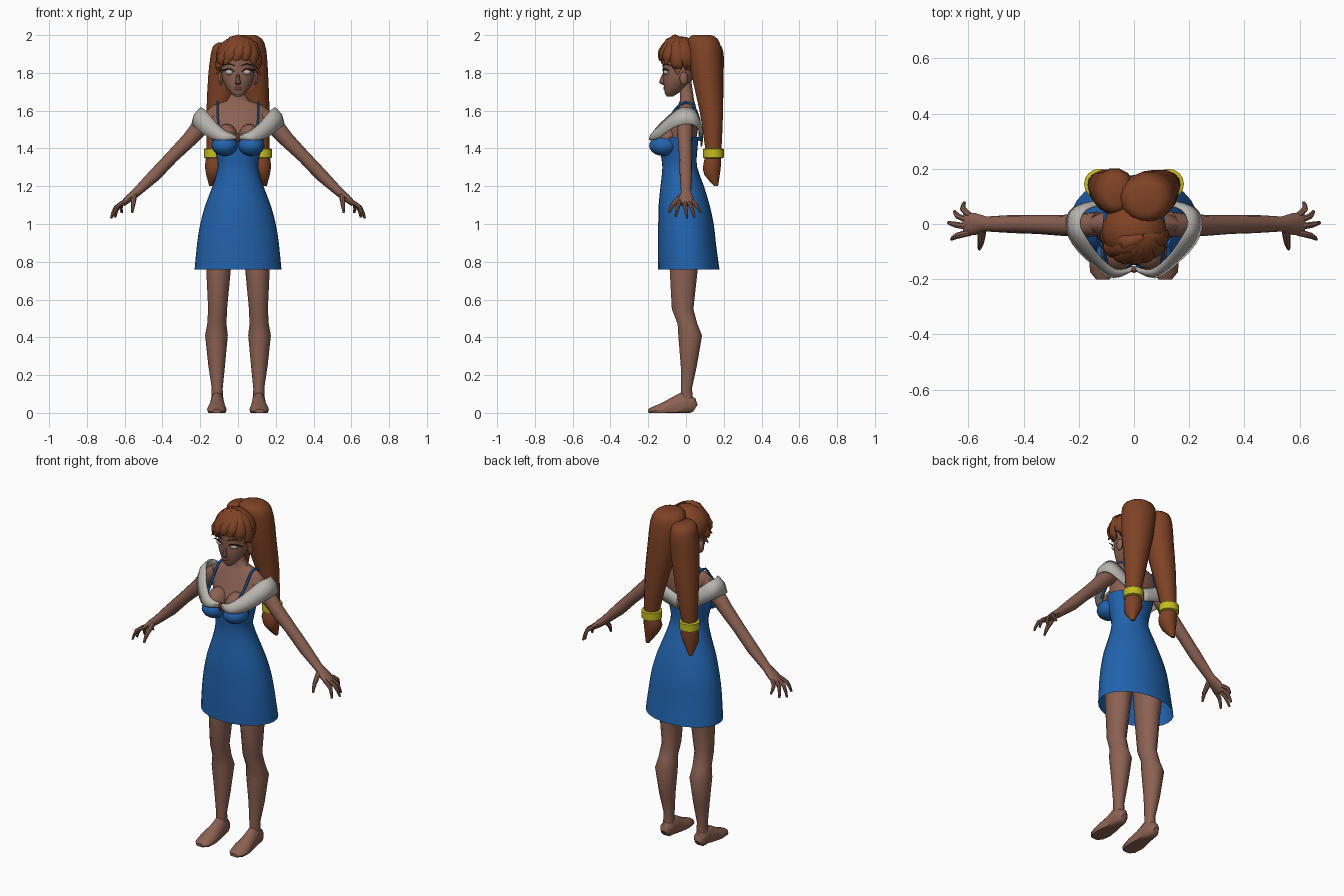
import bpy, bmesh
from math import sin, cos, pi, radians, sqrt
from mathutils import Vector, Matrix


def material(name, r, g, b):
    m = bpy.data.materials.new(name)
    m.diffuse_color = (r, g, b, 1)
    return m


SKIN = material("skin", .26, .12, .085)
HAIR = material("hair", .21, .055, .018)
BLUE = material("blue_cloth", .016, .125, .42)
WHITE = material("white_cloth", .48, .46, .43)
GOLD = material("yellow", .55, .5, .015)
DARK = material("dark", .03, .015, .012)
LIP = material("lip", .17, .06, .05)


def finish(name, bm, mat, mirror=False):
    bmesh.ops.recalc_face_normals(bm, faces=bm.faces[:])
    me = bpy.data.meshes.new(name)
    bm.to_mesh(me)
    bm.free()
    me.materials.append(mat)
    o = bpy.data.objects.new(name, me)
    bpy.context.collection.objects.link(o)
    if mirror:
        o.modifiers.new("mirror", 'MIRROR').use_mirror_merge = False
    return o


def smooth_path(p, k):
    """Catmull-Rom resampling, k steps per span."""
    out = []
    for i in range(len(p) - 1):
        a, b, c, d = p[max(i - 1, 0)], p[i], p[i + 1], p[min(i + 2, len(p) - 1)]
        for s in range(k):
            t = s / k
            out.append([.5 * (2 * B + (C - A) * t + (2 * A - 5 * B + 4 * C - D) * t * t
                              + (3 * B - A - 3 * C + D) * t ** 3) for A, B, C, D in zip(a, b, c, d)])
    return out + [list(p[-1])]


def tube(name, pts, mat, n=12, ref=None, mirror=False, k=1, caps=True):
    """Loft ellipses (x, y, z, r1, r2); rings are horizontal unless ref is given."""
    pts = smooth_path(pts, k)
    bm = bmesh.new()
    rings = []
    for i, p in enumerate(pts):
        u, v = Vector((0, 1, 0)), Vector((1, 0, 0))
        if ref:
            t = (Vector(pts[min(i + 1, len(pts) - 1)][:3]) - Vector(pts[max(i - 1, 0)][:3])).normalized()
            u = Vector(ref)
            u = (u - t * u.dot(t)).normalized()
            v = t.cross(u)
        ring = []
        for j in range(n):
            a = 2 * pi * j / n
            co = Vector(p[:3]) + v * p[3] * cos(a) + u * p[4] * sin(a)
            co.z = max(co.z, 0)
            ring.append(bm.verts.new(co))
        rings.append(ring)
    for r, s in zip(rings, rings[1:]):
        for j in range(n):
            bm.faces.new((r[j], r[(j + 1) % n], s[(j + 1) % n], s[j]))
    if caps:
        bm.faces.new(rings[0])
        bm.faces.new(rings[-1])
    return finish(name, bm, mat, mirror)


def ball(name, c, r, mat, mirror=False, seg=16):
    bm = bmesh.new()
    bmesh.ops.create_uvsphere(bm, u_segments=seg, v_segments=seg * 5 // 8, radius=1,
                              matrix=Matrix.Translation(c) @ Matrix.Diagonal((*r, 1)))
    return finish(name, bm, mat, mirror)


# legs and feet
tube("legs", [(.1, 0, .95, .085, .09), (.103, -.012, .76, .065, .078), (.108, -.018, .55, .05, .06),
              (.112, .008, .47, .051, .055), (.114, .022, .41, .06, .066), (.113, .015, .25, .044, .045),
              (.11, .002, .13, .029, .031), (.11, .006, .05, .031, .035)], SKIN, 10, mirror=True)
tube("feet", [(.112, .05, .025, .018, .02), (.112, .035, .035, .034, .045), (.11, -.01, .045, .037, .07),
              (.11, -.06, .03, .042, .055), (.112, -.12, .018, .052, .036), (.113, -.175, .01, .046, .022),
              (.113, -.2, .008, .025, .012)], SKIN, 12, ref=(0, 0, 1), mirror=True)

# torso and neck
tube("torso", [(0, -.03, 1.38, .1, .07), (0, -.035, 1.45, .125, .09), (0, -.022, 1.5, .14, .085),
               (0, -.008, 1.55, .16, .072), (0, 0, 1.6, .168, .056), (0, .005, 1.632, .125, .045),
               (0, .005, 1.652, .06, .038), (0, .003, 1.69, .036, .035), (0, -.01, 1.77, .036, .036)],
     SKIN, 20)
ball("chest", (.06, -.098, 1.455), (.06, .075, .075), SKIN, True)

# arms with hands
tube("arms", [(.13, 0, 1.575, .04, .045), (.19, -.005, 1.525, .048, .042), (.26, -.005, 1.445, .04, .038),
              (.35, -.002, 1.355, .034, .034), (.44, 0, 1.26, .034, .033), (.535, 0, 1.17, .024, .027),
              (.575, 0, 1.137, .021, .04), (.612, 0, 1.105, .014, .042)], SKIN, 12, ref=(0, 1, 0), mirror=True)
for i, (x, y, z) in enumerate([(.615, .077, 1.06), (.65, .045, 1.035), (.672, .005, 1.03), (.66, -.055, 1.04)]):
    b = .032 - .021 * i
    tube("finger", [(.595, b, 1.12, .012, .012), ((.6 + x) / 2 + .012, (b + y) / 2, (1.12 + z) / 2 + .012, .011, .011),
                    (x, y, z, .006, .006)], SKIN, 8, ref=(0, 1, .1), mirror=True, k=2)
tube("thumb", [(.55, -.02, 1.15, .016, .016), (.555, -.068, 1.105, .012, .012), (.56, -.09, 1.06, .006, .006)],
     SKIN, 8, ref=(1, 0, 0), mirror=True, k=2)

# dress: open skirt and bodice, cups, straps
tube("dress", [(0, .015, .76, .23, .162), (0, .005, .9, .216, .153), (0, 0, 1.0, .2, .147),
               (0, -.01, 1.1, .173, .135), (0, -.02, 1.2, .135, .115), (0, -.033, 1.3, .107, .092),
               (0, -.038, 1.37, .117, .096), (0, -.035, 1.46, .14, .102)], BLUE, 28, k=2, caps=False)
ball("dress_cups", (.07, -.12, 1.415), (.07, .075, .055), BLUE, True)
tube("straps", [(.1, -.155, 1.49, .007, .007), (.108, -.075, 1.58, .007, .007), (.108, -.03, 1.635, .007, .007),
                (.105, .03, 1.635, .007, .007), (.092, .07, 1.55, .007, .007), (.08, .072, 1.44, .007, .007)],
     BLUE, 6, ref=(1, 0, 0), mirror=True, k=2)

# off-shoulder band: top and bottom edge from front centre to back centre
edge = smooth_path([(0, -.155, 1.472, 0, -.168, 1.45), (.06, -.17, 1.492, .075, -.197, 1.445),
                    (.12, -.13, 1.54, .15, -.15, 1.455), (.175, -.055, 1.605, .225, -.072, 1.51),
                    (.2, 0, 1.618, .247, 0, 1.53), (.175, .055, 1.6, .222, .06, 1.515),
                    (.1, .076, 1.535, .12, .088, 1.45), (0, .076, 1.49, 0, .085, 1.41)], 3)
bm = bmesh.new()
cols = []
for e in edge:
    top, low = Vector(e[:3]), Vector(e[3:])
    mid = (top + low) / 2 + Vector((top.x * .05, .006 if top.y > 0 else -.006, .006))
    cols.append([bm.verts.new(p) for p in (top, mid, low)])
for a, b in zip(cols, cols[1:]):
    for j in (0, 1):
        bm.faces.new((a[j], b[j], b[j + 1], a[j + 1]))
band = finish("shoulder_band", bm, WHITE, True)
sol = band.modifiers.new("thickness", 'SOLIDIFY')
sol.thickness = .008
ball("brooch", (0, -.166, 1.455), (.012, .012, .026), HAIR, seg=8)

# head and face
tube("head", [(0, -.085, 1.675, .016, .016), (0, -.078, 1.69, .035, .033), (0, -.06, 1.72, .06, .056),
              (0, -.045, 1.76, .08, .076), (0, -.035, 1.8, .088, .086), (0, -.03, 1.86, .09, .094),
              (0, -.03, 1.92, .08, .085), (0, -.03, 1.96, .045, .05)], SKIN, 20, k=2)
tube("nose", [(0, -.112, 1.80, .007, .01), (0, -.125, 1.765, .011, .013), (0, -.127, 1.747, .016, .015),
              (0, -.113, 1.735, .009, .008)], SKIN, 8)
ball("lips", (0, -.11, 1.718), (.023, .01, .011), LIP, seg=12)
ball("ears", (.092, -.012, 1.77), (.014, .022, .036), SKIN, True, 10)
ball("eyes", (.044, -.104, 1.804), (.025, .016, .015), WHITE, True, 12)
tube("lashes", [(.018, -.12, 1.806, .002, .002), (.044, -.12, 1.821, .004, .004), (.072, -.1, 1.815, .004, .004),
                (.1, -.09, 1.81, .001, .001)], DARK, 6, ref=(0, 0, 1), mirror=True, k=2)
tube("brows", [(.018, -.122, 1.838, .003, .003), (.05, -.112, 1.848, .004, .004), (.082, -.082, 1.838, .002, .002)],
     DARK, 6, ref=(0, 0, 1), mirror=True, k=2)

# hair cap with raised front hairline
C, R = Vector((0, -.025, 1.885)), Vector((.118, .108, .108))
cap = ball("hair_cap", C, R, HAIR, seg=20)
for v in cap.data.vertices:
    if v.co.y < -.02:
        v.co.z = max(v.co.z, 1.862)

# fringe strands swept over the cap from the parting
start = Vector((.03, -.045, 1.985))
for end in [(-.12, -.04, 1.79), (-.113, -.09, 1.825), (-.07, -.13, 1.85), (-.015, -.143, 1.865),
            (.04, -.14, 1.868), (.09, -.11, 1.845), (.12, -.045, 1.79)]:
    end = Vector(end)
    pts = []
    for t, w in ((0, .012), (.3, .026), (.65, .032), (.88, .022), (1, .003)):
        d = start.lerp(end, t) - C
        q = sqrt(sum((a / b) ** 2 for a, b in zip(d, R)))
        p = C + d / q * 1.02 if t < 1 else end
        pts.append((*p, w, w * .5))
    tube("fringe_strand", pts, HAIR, 8, ref=(end.x, end.y, .06), k=2)

# two long tails, the right one gathered higher, each tied with a ring
low_part = [(.1, .134, 1.6, .067, .064), (.124, .145, 1.4, .044, .044), (.125, .143, 1.36, .043, .043),
            (.122, .138, 1.31, .053, .048), (.13, .138, 1.26, .038, .042), (.142, .16, 1.2, .01, .01)]
tops = {1: [(.04, .085, 2.0, .05, .05), (.043, .09, 1.98, .085, .08), (.05, .1, 1.92, .1, .09),
            (.07, .112, 1.78, .09, .083)],
        -1: [(.065, .11, 1.96, .04, .045), (.068, .115, 1.94, .065, .075), (.07, .118, 1.88, .077, .085),
             (.078, .12, 1.78, .08, .08)]}
for m, top in tops.items():
    tube("hair_tail", [(m * x, y, z, a, b) for x, y, z, a, b in top + low_part], HAIR, 14, k=2)
tube("tail_rings", [(.125, .145, 1.348, .046, .046), (.125, .145, 1.352, .056, .055),
                    (.125, .145, 1.396, .056, .055), (.125, .145, 1.4, .046, .046)], GOLD, 16, mirror=True)

# smooth shading with sharp creases kept
for o in bpy.data.objects:
    o.select_set(True)
bpy.context.view_layer.objects.active = band
bpy.ops.object.shade_smooth_by_angle(angle=radians(40))
